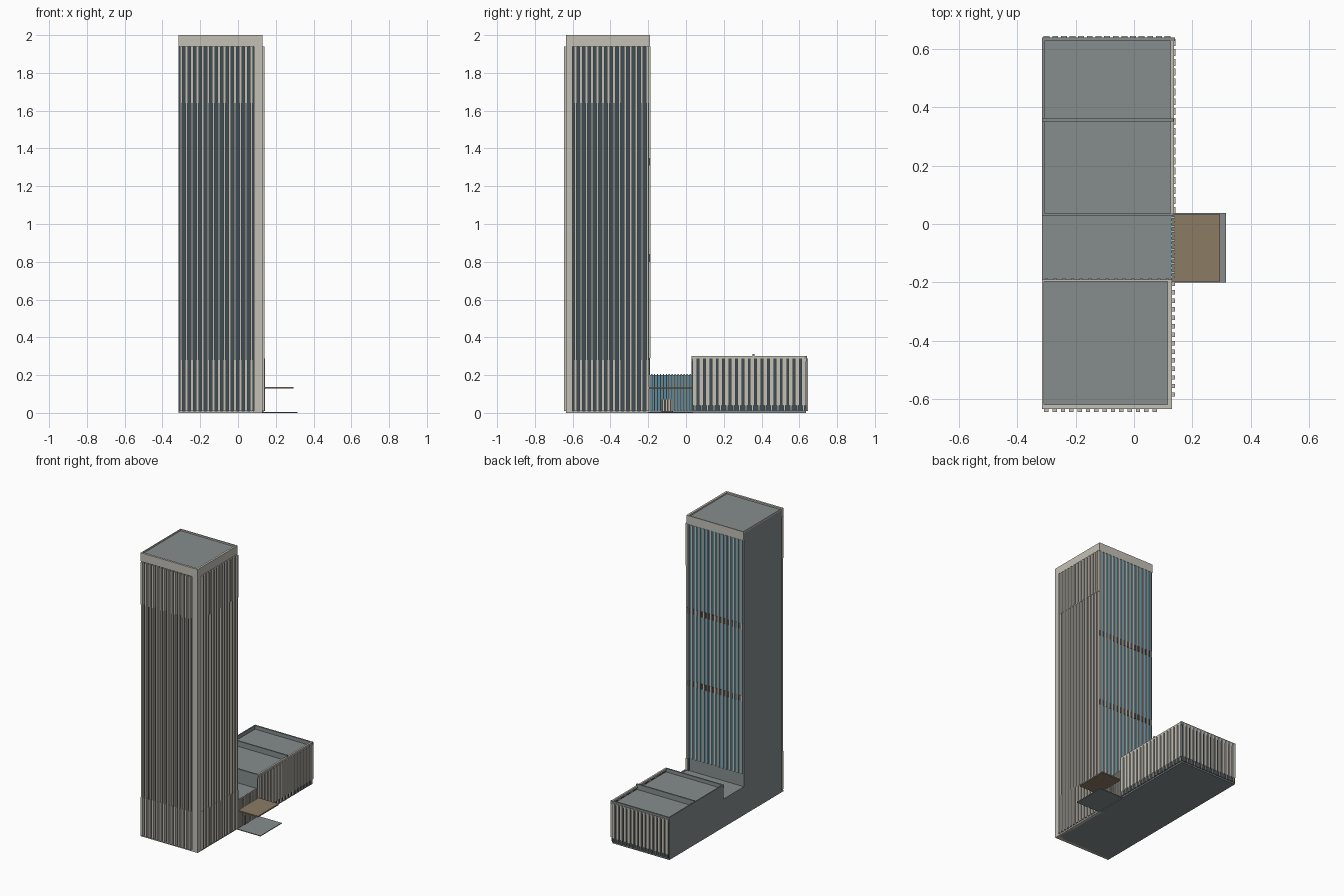
import bpy

cube = bpy.data.objects.get("Cube")
if cube:
    bpy.data.objects.remove(cube, do_unlink=True)


def material(name, color):
    m = bpy.data.materials.new(name)
    m.use_nodes = True
    m.diffuse_color = (*color, 1)
    m.node_tree.nodes["Principled BSDF"].inputs["Base Color"].default_value = (*color, 1)
    return m


CONCRETE = material("pale concrete", (0.55, 0.53, 0.47))
GREY = material("grey roofing", (0.24, 0.27, 0.27))
DARK = material("dark glass", (0.05, 0.075, 0.09))
BLUE = material("blue glass", (0.10, 0.27, 0.37))
BRONZE = material("dark bronze", (0.07, 0.06, 0.055))
TAN = material("tan canopy", (0.26, 0.20, 0.13))


def boxes(name, mat, spans):
    """One object made of axis-aligned boxes (x0, x1, y0, y1, z0, z1)."""
    verts, faces = [], []
    for x0, x1, y0, y1, z0, z1 in spans:
        n = len(verts)
        verts += [(x, y, z) for x in (x0, x1) for y in (y0, y1) for z in (z0, z1)]
        for f in ("0132", "4675", "0451", "2376", "0264", "1573"):
            faces.append([n + int(c) for c in f])
    mesh = bpy.data.meshes.new(name)
    mesh.from_pydata(verts, [], faces)
    mesh.materials.append(mat)
    ob = bpy.data.objects.new(name, mesh)
    bpy.context.collection.objects.link(ob)
    return ob


def row(start, end, count, width):
    """Evenly spaced intervals, centred in equal bays."""
    bay = (end - start) / count
    mids = [start + bay * (i + 0.5) for i in range(count)]
    return [(m - width / 2, m + width / 2) for m in mids]


L, R = -0.315, 0.13          # side walls
F, T, B = -0.635, -0.19, 0.64  # front, tower back, podium back

# Tower body, with blank left wall
boxes("tower_core", GREY, [(L, R - 0.012, F + 0.012, T - 0.005, 0, 1.99)])
boxes("tower_crown", CONCRETE, [
    (L, R, F, F + 0.015, 1.94, 2), (R - 0.015, R, F, T, 1.94, 2),
    (L, R, T - 0.008, T, 1.94, 2), (L, L + 0.006, F, T, 1.99, 2)])
boxes("tower_corner", CONCRETE, [(0.085, R, F, -0.6, 0, 1.94)])
boxes("tower_base", CONCRETE, [(L, R, F, F + 0.02, 0, 0.01), (R - 0.02, R, F, T, 0, 0.01)])
boxes("tower_front_glass", DARK, [(L + 0.003, 0.085, F + 0.01, F + 0.02, 0.01, 1.94)])
boxes("tower_right_glass", DARK, [(R - 0.02, R - 0.01, -0.6, T, 0.01, 1.94)])
boxes("tower_back_glass", BLUE, [(L + 0.005, R - 0.01, T - 0.008, T - 0.003, 0.29, 1.94)])

# Tower fins, broader at the top and bottom storeys
zones = [(0.01, 0.28, 0.015), (0.28, 1.64, 0.011), (1.64, 1.94, 0.015)]
boxes("tower_front_fins", CONCRETE, [
    (a, b, F - 0.01, F + 0.012, z0, z1)
    for z0, z1, w in zones for a, b in row(L, 0.085, 14, w)])
boxes("tower_right_fins", CONCRETE, [
    (R - 0.012, R + 0.01, a, b, z0, z1)
    for z0, z1, w in zones for a, b in row(-0.6, T, 14, w)])
boxes("tower_back_fins", CONCRETE, [
    (a, b, T - 0.005, T + 0.003, 0.29, 1.94) for a, b in row(L, R, 15, 0.011)])
boxes("tower_back_bands", BRONZE, [
    (a, b, T - 0.005, T, z, z + 0.04)
    for z in (0.8, 1.31) for a, b in row(L, R, 14, 0.022)])

# Low link and podium
boxes("link_body", GREY, [(L, R - 0.005, T - 0.01, 0.04, 0, 0.2)])
boxes("link_glass", BLUE, [(R - 0.005, R, T, 0.03, 0.01, 0.2)])
boxes("link_fins", CONCRETE, [
    (R - 0.002, R + 0.01, a, b, 0.01, 0.205) for a, b in row(T, 0.03, 14, 0.007)])
boxes("link_door", BRONZE, [(R, R + 0.006, -0.13, -0.07, 0.005, 0.07)])
boxes("podium_body", GREY, [(L, R, 0.03, B - 0.005, 0, 0.275)])
boxes("podium_parapets", GREY, [
    (L, R + 0.01, B - 0.012, B, 0.275, 0.3), (L, R + 0.005, 0.352, 0.362, 0.275, 0.313),
    (L, R + 0.005, 0.028, 0.038, 0.275, 0.3), (L, L + 0.008, 0.03, B, 0.275, 0.3)])
boxes("podium_edge", CONCRETE, [(R - 0.005, R + 0.008, 0.03, B, 0.287, 0.3)])
boxes("podium_glass", DARK, [
    (R, R + 0.003, 0.03, B - 0.003, 0.01, 0.288), (L + 0.003, R, B - 0.006, B - 0.002, 0.01, 0.288)])


def panels(a, b):
    """Wall panel that narrows to a slim foot."""
    return [(a, b, 0.04, 0.287), (a + 0.007, b - 0.007, 0.01, 0.04)]


boxes("podium_right_panels", CONCRETE, [
    (R, R + 0.013, p, q, z0, z1)
    for a, b in row(0.03, B, 18, 0.024) for p, q, z0, z1 in panels(a, b)])
boxes("podium_back_panels", CONCRETE, [
    (p, q, B - 0.004, B + 0.006, z0, z1)
    for a, b in row(L, R, 15, 0.02) for p, q, z0, z1 in panels(a, b)])

# Entrance canopy and forecourt
boxes("canopy", TAN, [(R, 0.295, -0.197, 0.033, 0.128, 0.137)])
boxes("forecourt", GREY, [(R, 0.315, -0.2, 0.038, 0, 0.005)])
